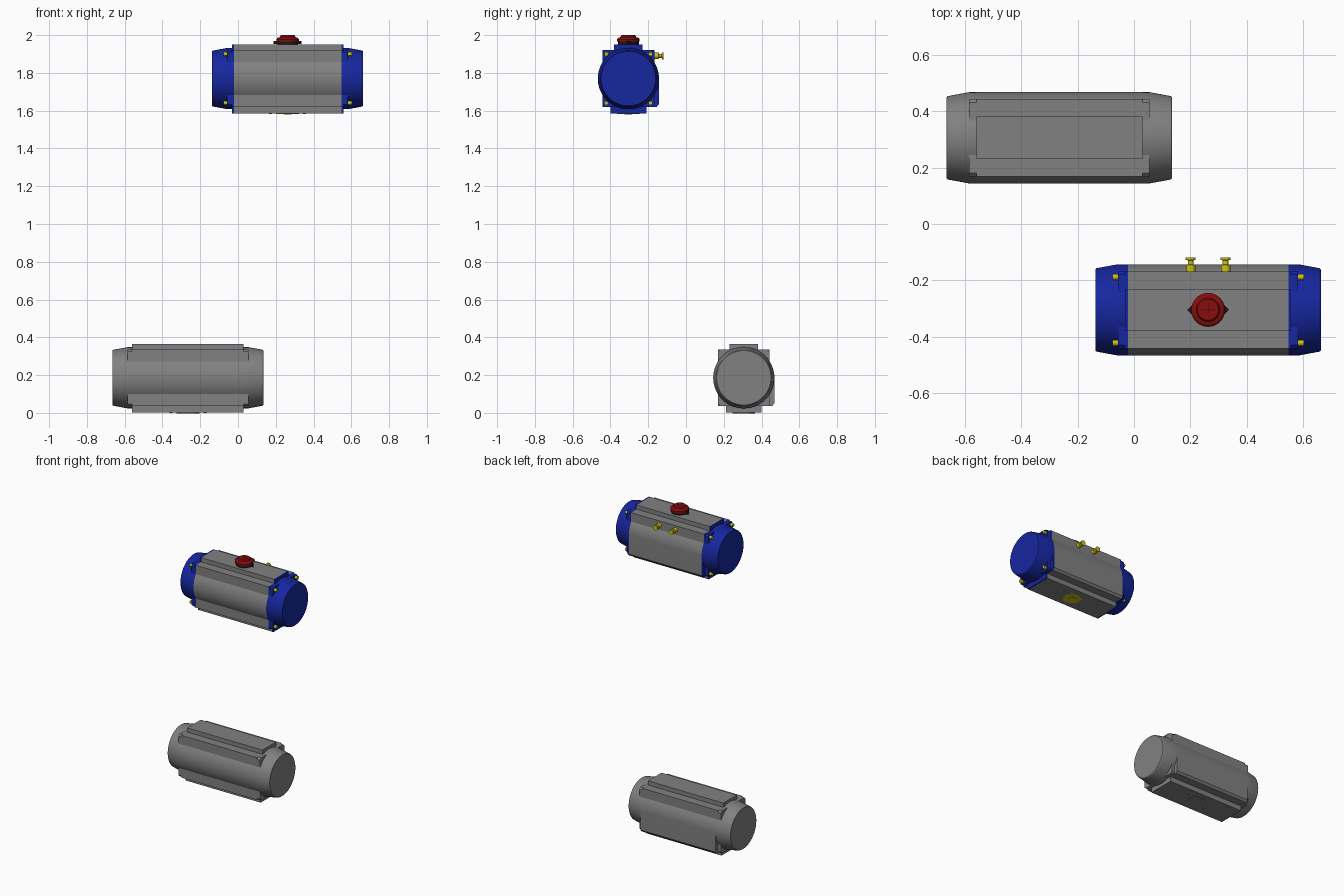
import bpy, bmesh, math
from mathutils import Vector, Matrix

if "Cube" in bpy.data.objects:
    bpy.data.objects.remove(bpy.data.objects["Cube"], do_unlink=True)


def material(name, r, g, b):
    m = bpy.data.materials.new(name)
    m.use_nodes = True
    m.diffuse_color = (r, g, b, 1)
    m.node_tree.nodes["Principled BSDF"].inputs["Base Color"].default_value = (r, g, b, 1)
    return m


GREY = material("cast grey", 0.22, 0.22, 0.22)
BLUE = material("cap blue", 0.008, 0.02, 0.35)
YELLOW = material("fitting yellow", 0.6, 0.55, 0.01)
RED = material("indicator red", 0.25, 0.004, 0.004)
BLACK = material("pointer black", 0.01, 0.01, 0.01)


def finish(name, bm, mat, origin):
    bmesh.ops.recalc_face_normals(bm, faces=bm.faces)
    me = bpy.data.meshes.new(name)
    bm.to_mesh(me)
    bm.free()
    me.materials.append(mat)
    ob = bpy.data.objects.new(name, me)
    ob.location = origin
    bpy.context.collection.objects.link(ob)
    bpy.ops.object.select_all(action='DESELECT')
    ob.select_set(True)
    bpy.context.view_layer.objects.active = ob
    bpy.ops.object.shade_smooth_by_angle(angle=math.radians(25))
    return ob


def extrude(name, outline, x0, x1, mat, origin):
    """Extrude a (y, z) outline along x."""
    bm = bmesh.new()
    face = bm.faces.new([bm.verts.new((x0, y, z)) for y, z in outline])
    out = bmesh.ops.extrude_face_region(bm, geom=[face])["geom"]
    verts = [v for v in out if isinstance(v, bmesh.types.BMVert)]
    bmesh.ops.translate(bm, verts=verts, vec=(x1 - x0, 0, 0))
    return finish(name, bm, mat, origin)


def lathe(name, profile, axis, centre, mat, origin, sides=48):
    """Turn a closed (radius, height) profile around an axis through centre."""
    bm = bmesh.new()
    rings = []
    for r, h in profile:
        rings.append([bm.verts.new((r * math.cos(math.tau * i / sides),
                                    r * math.sin(math.tau * i / sides), h))
                      for i in range(sides)])
    for a, b in zip(rings, rings[1:]):
        for i in range(sides):
            j = (i + 1) % sides
            bm.faces.new((a[i], a[j], b[j], b[i]))
    bm.faces.new(rings[0])
    bm.faces.new(rings[-1])
    turn = Vector((0, 0, 1)).rotation_difference(Vector(axis)).to_matrix().to_4x4()
    bm.transform(Matrix.Translation(centre) @ turn)
    return finish(name, bm, mat, origin)


def box(name, size, centre, mat, origin):
    bm = bmesh.new()
    bmesh.ops.create_cube(bm, size=1)
    bm.transform(Matrix.Translation(centre) @ Matrix.Diagonal((*size, 1)))
    return finish(name, bm, mat, origin)


R = 0.162          # bore housing radius
HY, HZ = 0.137, 0.15  # corner block half sizes


def arc(start, end, n=14):
    return [(R * math.cos(start + (end - start) * i / n),
             R * math.sin(start + (end - start) * i / n)) for i in range(n + 1)]


# housing section: top rail, round sides, squared lower back, wider bottom rail
lim = math.acos(HY / R)
housing = ([(-0.075, 0.18), (0.075, 0.18), (0.075, HZ), (HY, HZ)]
           + arc(lim, 0)
           + [(R, -0.135), (0.15, -HZ), (0.095, -HZ), (0.095, -0.185),
              (-0.095, -0.185), (-0.095, -HZ), (-HY, -HZ)]
           + arc(math.pi + lim, math.pi - lim)
           + [(-HY, HZ), (-0.075, HZ)])

# flange section: square with chamfered corners
c = 0.012
flange = []
for sy, sz in ((1, 1), (1, -1), (-1, -1), (-1, 1)):
    pair = [(sy * (HY - c), sz * HZ), (sy * HY, sz * (HZ - c))]
    flange += pair if sy * sz > 0 else pair[::-1]


def actuator(prefix, origin, cap_mat, disc_mat):
    extrude(prefix + "housing", housing, -0.285, 0.285, GREY, origin)
    for side, s in (("left", 1), ("right", -1)):
        extrude(f"{prefix}{side}_end_plate", housing, s * 0.285, s * 0.295, cap_mat, origin)
        extrude(f"{prefix}{side}_flange", flange, s * 0.295, s * 0.32, cap_mat, origin)
        lathe(f"{prefix}{side}_end_cap",
              [(R, 0.29), (R, 0.32), (0.148, 0.396), (0.144, 0.40)],
              (s, 0, 0), (0, 0, 0), cap_mat, origin, 64)
    # underside drive disc and mounting holes
    lathe(prefix + "drive_disc", [(0.06, 0), (0.06, 0.003)], (0, 0, -1),
          (0, 0, -0.185), disc_mat, origin)
    for s in (-1, 1):
        lathe(prefix + "mount_hole", [(0.008, 0), (0.008, 0.002)], (0, 0, -1),
              (s * 0.09, s * 0.04, -0.185), GREY, origin, 12)


upper = (0.263, -0.305, 1.77)
lower = (-0.265, 0.306, 0.186)
actuator("upper_", upper, BLUE, YELLOW)
actuator("lower_", lower, GREY, GREY)

# corner bolts of the upper unit
for sx in (-1, 1):
    for sy in (-1, 1):
        for sz in (-1, 1):
            lathe("cap_bolt", [(0.011, 0), (0.011, 0.022)], (sx, 0, 0),
                  (sx * 0.318, sy * 0.117, sz * 0.13), YELLOW, upper, 12)

# drive socket under the upper unit
box("drive_socket", (0.04, 0.04, 0.003), (0, 0, -0.1885), YELLOW, upper)

# air fittings on the back
for x in (-0.062, 0.062):
    lathe("air_fitting", [(0.017, 0), (0.017, 0.028), (0.01, 0.03), (0.01, 0.044),
                          (0.018, 0.046), (0.018, 0.054)],
          (0, 1, 0), (x, 0.132, 0.12), YELLOW, upper, 16)

# position indicator on top
lathe("indicator_base", [(0.055, 0.178), (0.055, 0.198)], (0, 0, 1), (0, 0, 0), BLACK, upper)
lathe("indicator_knob", [(0.06, 0.196), (0.06, 0.208), (0.053, 0.216), (0.042, 0.219),
                         (0.038, 0.228), (0.034, 0.23)], (0, 0, 1), (0, 0, 0), RED, upper)
for s in (-1, 1):
    bm = bmesh.new()
    tip = [(s * 0.074, 0), (s * 0.05, 0.024), (s * 0.05, -0.024)]
    face = bm.faces.new([bm.verts.new((x, y, 0.182)) for x, y in tip])
    out = bmesh.ops.extrude_face_region(bm, geom=[face])["geom"]
    bmesh.ops.translate(bm, verts=[v for v in out if isinstance(v, bmesh.types.BMVert)],
                        vec=(0, 0, 0.018))
    finish("indicator_pointer", bm, BLACK, upper)
for size in ((0.05, 0.002, 0.001), (0.002, 0.05, 0.001)):
    box("indicator_mark", size, (0, 0, 0.2302), BLACK, upper)
